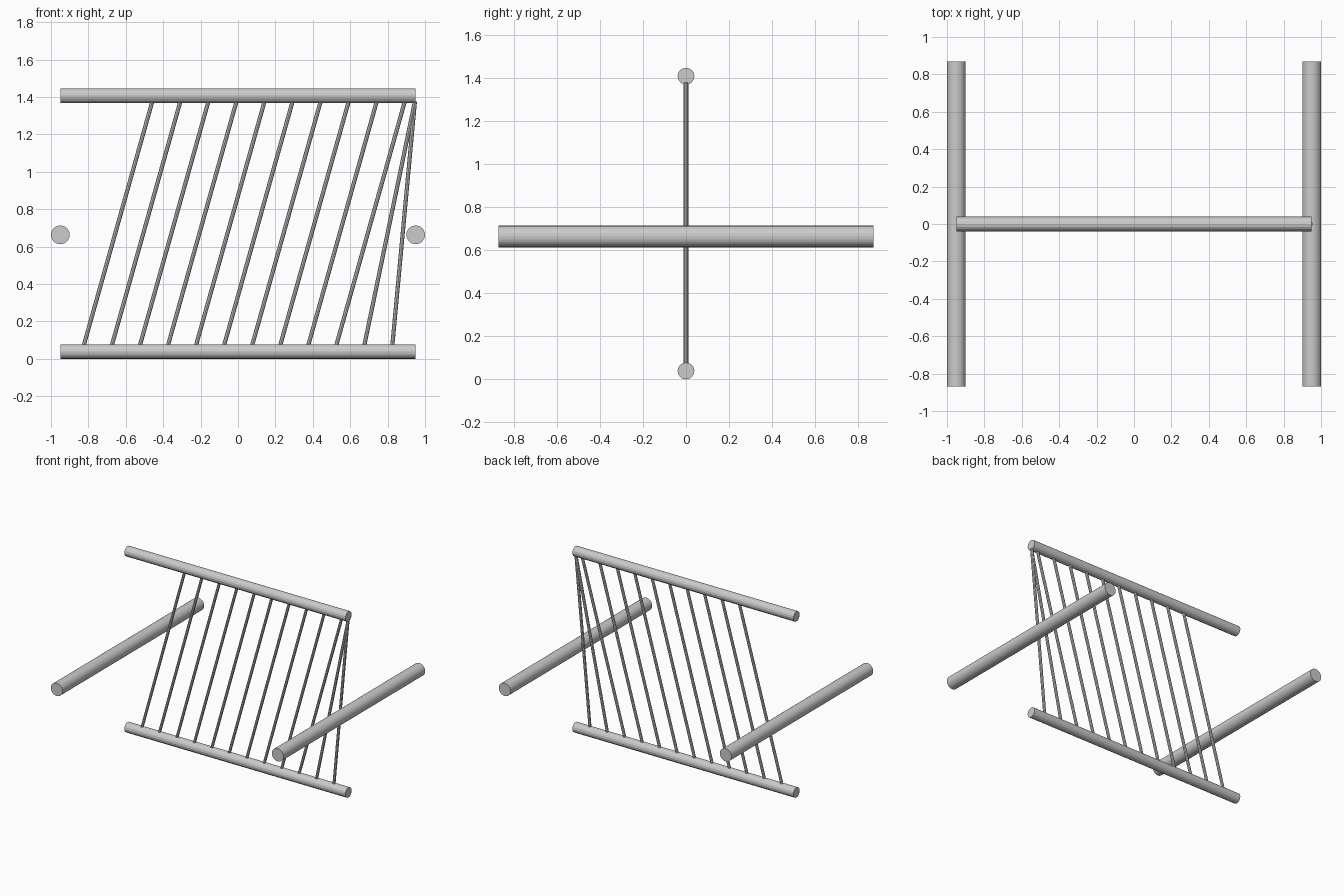
import bpy
from mathutils import Vector

if "Cube" in bpy.data.objects:
    bpy.data.objects.remove(bpy.data.objects["Cube"])


def rod(name, start, end, radius, sides):
    """Capped cylinder running between two points."""
    a, b = Vector(start), Vector(end)
    d = b - a
    bpy.ops.mesh.primitive_cylinder_add(
        vertices=sides, radius=radius, depth=d.length, location=(a + b) / 2,
        rotation=d.to_track_quat('Z', 'Y').to_euler())
    obj = bpy.context.object
    obj.name = name
    return obj


HALF = 0.95
RAIL_R = 0.039
LOW_Z, HIGH_Z = 0.039, 1.407

# Horizontal rails along x
for name, z in (("bottom_rail", LOW_Z), ("top_rail", HIGH_Z)):
    rod(name, (-HALF, 0, z), (HALF, 0, z), RAIL_R, 16)

# Thick side poles running front to back
for name, x in (("left_pole", -HALF), ("right_pole", HALF)):
    rod(name, (x, -0.87, 0.663), (x, 0.87, 0.663), 0.05, 24)

# Slanted bars; the last two are clamped at the end of the top rail
BAR_LOW, BAR_HIGH = 0.07, 1.377
for i in range(12):
    x = -0.825 + 0.15 * i
    top = min(x + 0.367, 0.946)
    rod(f"slanted_bar_{i + 1}", (x, 0, BAR_LOW), (top, 0, BAR_HIGH), 0.011, 8)
